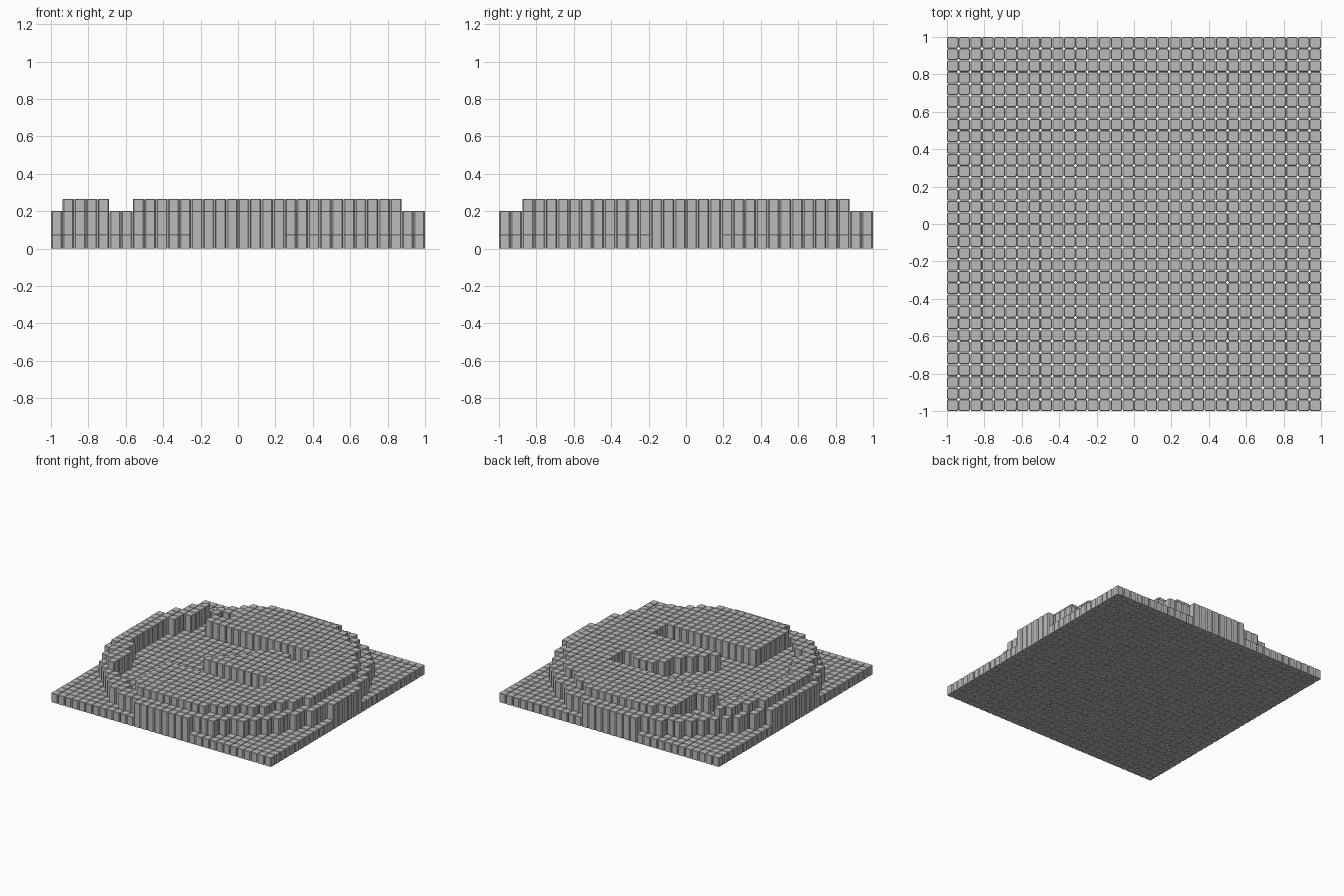
import bpy, bmesh, math

if "Cube" in bpy.data.objects:
    bpy.data.objects.remove(bpy.data.objects["Cube"])

N = 32                      # blocks per side
PITCH = 2.0 / N
HALF = PITCH / 2 - 0.0008   # half width of one block, leaving a thin seam
CORNER = 0.007              # cut on the upright edges
TOP = 0.003                 # tiny chamfer around the top
LOW, PIT, MID, HIGH = 0.075, 0.135, 0.2, 0.265

gray = bpy.data.materials.new("stone_gray")
gray.diffuse_color = (0.5, 0.5, 0.5, 1.0)
gray.use_nodes = True
gray.node_tree.nodes["Principled BSDF"].inputs["Base Color"].default_value = gray.diffuse_color


def on_plateau(x, y):
    """Raised relief: upper and lower fields with a slanted wedge between."""
    if y > 0.38:                                   # upper field
        return x > (-0.56 if y < 0.5 else -0.44)
    if y < -0.38:                                  # lower field
        return x > -0.38
    if x > 0.44:                                   # right side joins all three
        return True
    wedge_top = 0.25 if x < 0.31 else 0.19
    return -0.19 < y < wedge_top and x > 0.85 * y - 0.04


def level(x, y):
    """Terrace height at a block centre."""
    r = math.hypot(x + 0.015, y)
    if r > 1.0:
        return LOW
    # thin crescent along the left rim
    if x < -0.69 and 0.81 < r < 0.94:
        return HIGH
    if math.hypot(x, y) > 0.89:
        return MID
    return HIGH if on_plateau(x, y) else PIT


def octagon(x, y, half, cut):
    """Square outline with cut corners, counter-clockwise."""
    c = half - cut
    return [(x + a, y + b) for a, b in (
        (-c, -half), (c, -half), (half, -c), (half, c),
        (c, half), (-c, half), (-half, c), (-half, -c))]


def add_block(bm, x, y, h):
    """Upright column with cut corners."""
    rings = []
    for half, z in ((HALF, 0), (HALF, h - TOP), (HALF - TOP, h)):
        rings.append([bm.verts.new((px, py, z))
                      for px, py in octagon(x, y, half, CORNER)])
    for a, b in zip(rings, rings[1:]):
        for i in range(8):
            j = (i + 1) % 8
            bm.faces.new((a[i], a[j], b[j], b[i]))
    bm.faces.new(rings[-1])
    bm.faces.new(rings[0][::-1])


# One object per terrace: corner slabs, sunken floor, disc and raised relief
for name, height in (("corner_blocks", LOW), ("sunken_blocks", PIT),
                     ("disc_blocks", MID), ("raised_blocks", HIGH)):
    bm = bmesh.new()
    for i in range(N):
        for j in range(N):
            x, y = (i + 0.5) * PITCH - 1, (j + 0.5) * PITCH - 1
            if level(x, y) == height:
                # outermost blocks reach the full outline
                add_block(bm, x * 1.0008, y * 1.0008, height)
    mesh = bpy.data.meshes.new(name)
    bm.to_mesh(mesh)
    bm.free()
    mesh.materials.append(gray)
    bpy.context.collection.objects.link(bpy.data.objects.new(name, mesh))
